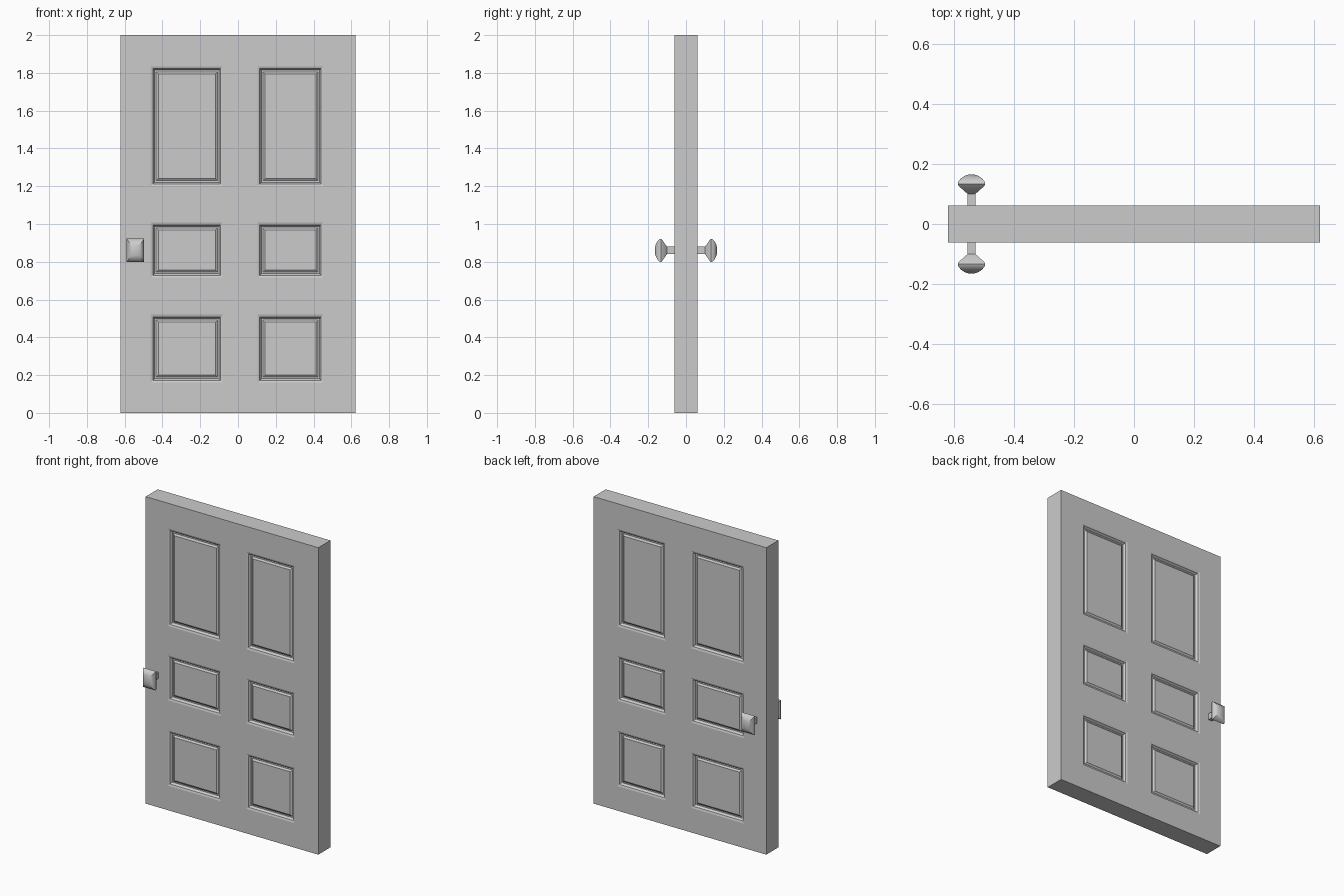
import bpy, bmesh, math

if "Cube" in bpy.data.objects:
    bpy.data.objects.remove(bpy.data.objects["Cube"])

HALF = 0.062                      # half thickness of the slab
XS = [-0.622, -0.462, -0.08, 0.103, 0.452, 0.622]
ZS = [0, 0.16, 0.52, 0.716, 1.008, 1.2, 1.835, 2.0]
# moulding profile: (inset from panel edge, depth below the door face)
MOULDING = [(0, 0), (0.012, 0.004), (0.021, 0.018), (0.029, 0.018), (0.04, 0.010)]


def finish(bm, name):
    bmesh.ops.remove_doubles(bm, verts=bm.verts, dist=1e-5)
    bmesh.ops.recalc_face_normals(bm, faces=bm.faces)
    mesh = bpy.data.meshes.new(name)
    bm.to_mesh(mesh)
    bm.free()
    ob = bpy.data.objects.new(name, mesh)
    bpy.context.collection.objects.link(ob)
    return ob


def loft(bm, rings, cap_start, cap_end):
    loops = [[bm.verts.new(p) for p in r] for r in rings]
    for a, b in zip(loops, loops[1:]):
        for i in range(4):
            j = (i + 1) % 4
            bm.faces.new((a[i], a[j], b[j], b[i]))
    if cap_start:
        bm.faces.new(loops[0])
    if cap_end:
        bm.faces.new(loops[-1])


def rect(x0, x1, z0, z1, y):
    return [(x0, y, z0), (x1, y, z0), (x1, y, z1), (x0, y, z1)]


# door slab: a grid of stiles and rails with six moulded panels on both faces
bm = bmesh.new()
for side in (-1, 1):
    for i in range(len(XS) - 1):
        for k in range(len(ZS) - 1):
            x0, x1, z0, z1 = XS[i], XS[i + 1], ZS[k], ZS[k + 1]
            profile = MOULDING if i % 2 and k % 2 else [(0, 0)]
            rings = [rect(x0 + a, x1 - a, z0 + a, z1 - a, side * (HALF - d))
                     for a, d in profile]
            loft(bm, rings, False, True)
bmesh.ops.remove_doubles(bm, verts=bm.verts, dist=1e-5)
# door edges
bmesh.ops.bridge_loops(bm, edges=[e for e in bm.edges if e.is_boundary])
finish(bm, "door_slab")

# square knobs with stems: (half width, half height, distance from door centre)
KNOB = [(0.0135, 0.02, 0.055), (0.0135, 0.02, 0.101), (0.043, 0.057, 0.127),
        (0.046, 0.062, 0.133), (0.044, 0.059, 0.141), (0.036, 0.047, 0.152),
        (0.023, 0.029, 0.161), (0.01, 0.013, 0.165)]
CX, CZ = -0.543, 0.86
for side, name in ((-1, "front_knob"), (1, "back_knob")):
    bm = bmesh.new()
    loft(bm, [rect(CX - w, CX + w, CZ - h, CZ + h, side * y) for w, h, y in KNOB],
         True, True)
    knob = finish(bm, name)
    bpy.ops.object.select_all(action='DESELECT')
    knob.select_set(True)
    bpy.context.view_layer.objects.active = knob
    bpy.ops.object.shade_smooth_by_angle(angle=math.radians(30))
